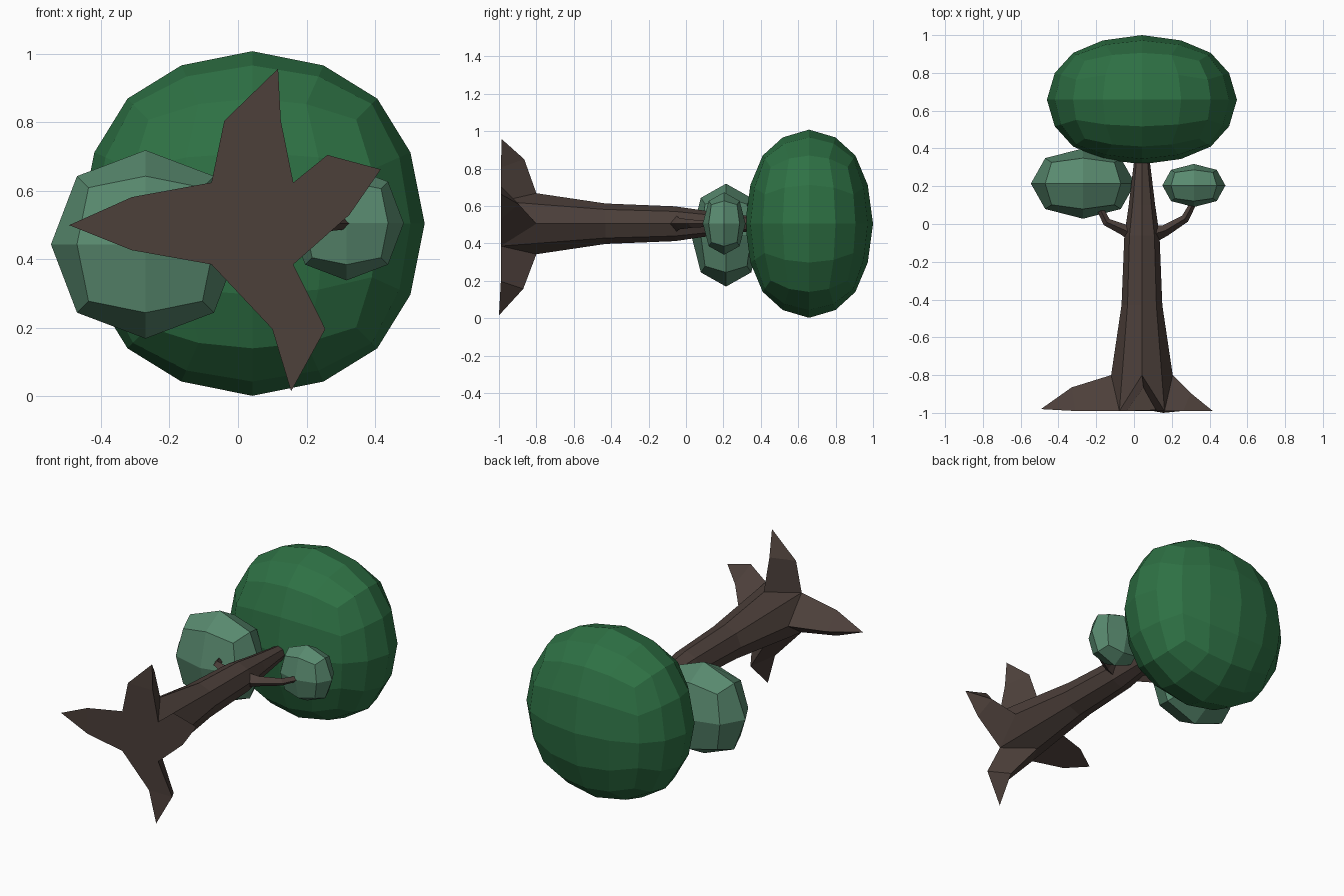
import bpy, bmesh
from math import cos, sin, pi, radians
from mathutils import Vector

if "Cube" in bpy.data.objects:
    bpy.data.objects.remove(bpy.data.objects["Cube"])


def material(name, rgb):
    m = bpy.data.materials.new(name)
    m.diffuse_color = (*rgb, 1)
    m.use_nodes = True
    m.node_tree.nodes["Principled BSDF"].inputs["Base Color"].default_value = m.diffuse_color
    return m


BARK = material("bark", (0.072, 0.050, 0.042))
DARK = material("dark_leaves", (0.027, 0.165, 0.058))
PALE = material("pale_leaves", (0.10, 0.255, 0.16))


def finish(name, bm, mat):
    bmesh.ops.recalc_face_normals(bm, faces=bm.faces)
    me = bpy.data.meshes.new(name)
    bm.to_mesh(me)
    bm.free()
    me.materials.append(mat)
    ob = bpy.data.objects.new(name, me)
    bpy.context.collection.objects.link(ob)
    return ob


# Foliage: a cube with n x n faces per side, rounded almost to a sphere
def foliage(name, centre, radii, n, mat):
    bm = bmesh.new()
    bmesh.ops.create_cube(bm, size=2)
    bmesh.ops.subdivide_edges(bm, edges=bm.edges[:], cuts=n - 1, use_grid_fill=True)
    for v in bm.verts:
        p = Vector([c * (0.80 + 0.20 * abs(c)) if abs(c) < 0.99 else c for c in v.co])
        p = p.normalized().lerp(p, 0.06)
        v.co = [c + r * k for c, r, k in zip(centre, radii, p)]
    finish(name, bm, mat)


foliage("main_crown", (0.042, 0.658, 0.505), (0.503, 0.342, 0.503), 4, DARK)
foliage("left_crown", (-0.27, 0.214, 0.444), (0.276, 0.186, 0.275), 2, PALE)
foliage("right_crown", (0.317, 0.204, 0.506), (0.167, 0.114, 0.167), 2, PALE)

# Trunk: eight-sided rings; even points are side ridges, odd ones are corners
bm = bmesh.new()
CX, CZ, BASE = 0.042, 0.505, -0.99


def ring_point(r, y, i):
    a = i * pi / 4
    return bm.verts.new((CX + r * cos(a), y, CZ + r * sin(a)))


first = [ring_point(0.163, -0.80, i) if i % 2 == 0 else ring_point(0.169, BASE, i)
         for i in range(8)]
rings = [first]
for y, r in ((-0.43, 0.108), (-0.06, 0.093), (0.10, 0.070), (0.33, 0.042), (0.45, 0.035)):
    rings.append([ring_point(r, y, i) for i in range(8)])
for a, b in zip(rings, rings[1:]):
    for i in range(8):
        j = (i + 1) % 8
        bm.faces.new((a[i], a[j], b[j], b[i]))
bm.faces.new(rings[-1])
bm.faces.new([first[i] for i in (1, 3, 5, 7)])

# Roots: one per side (right, top, left, bottom): two ground points, ridge, tip
roots = [
    ((0.325, BASE, 0.53), (0.261, BASE, 0.705), (0.30, -0.895, 0.61), (0.417, BASE, 0.663)),
    ((0.125, BASE, 0.805), (-0.04, BASE, 0.805), (0.05, -0.865, 0.85), (0.117, -0.985, 0.957)),
    ((-0.31, BASE, 0.582), (-0.31, BASE, 0.427), (-0.33, -0.865, 0.504), (-0.493, -0.98, 0.50)),
    ((0.10, BASE, 0.197), (0.255, BASE, 0.197), (0.18, -0.87, 0.157), (0.155, -1.0, 0.015)),
]
for k, pts in enumerate(roots):
    mid = first[2 * k]
    lo, hi = first[(2 * k - 1) % 8], first[2 * k + 1]
    a, b, ridge, tip = [bm.verts.new(p) for p in pts]
    for f in ((lo, a, ridge, mid), (hi, b, ridge, mid), (lo, a, b, hi),
              (a, tip, ridge), (b, tip, ridge), (a, b, tip)):
        bm.faces.new(f)
finish("trunk_and_roots", bm, BARK)


# Branches: four-sided tapering tubes bent upward
def branch(name, path):
    bm = bmesh.new()
    prev = None
    for x, y, z, r, tilt in path:
        t = radians(tilt)
        n = Vector((-sin(t), cos(t), 0))
        c = Vector((x, y, z))
        ring = [bm.verts.new(c + d * r) for d in (n, Vector((0, 0, 1)), -n, Vector((0, 0, -1)))]
        if prev:
            for i in range(4):
                j = (i + 1) % 4
                bm.faces.new((prev[i], prev[j], ring[j], ring[i]))
        else:
            bm.faces.new(ring)
        prev = ring
    bm.faces.new(prev)
    finish(name, bm, BARK)


branch("right_branch", [(0.10, -0.055, CZ, 0.045, 15), (0.165, -0.035, CZ, 0.03, 25),
                        (0.27, 0.028, CZ, 0.022, 45), (0.325, 0.13, CZ, 0.016, 65)])
branch("left_branch", [(-0.01, -0.05, CZ, 0.045, 165), (-0.055, -0.03, CZ, 0.03, 158),
                       (-0.145, 0.01, CZ, 0.022, 135), (-0.20, 0.12, 0.49, 0.016, 115)])
